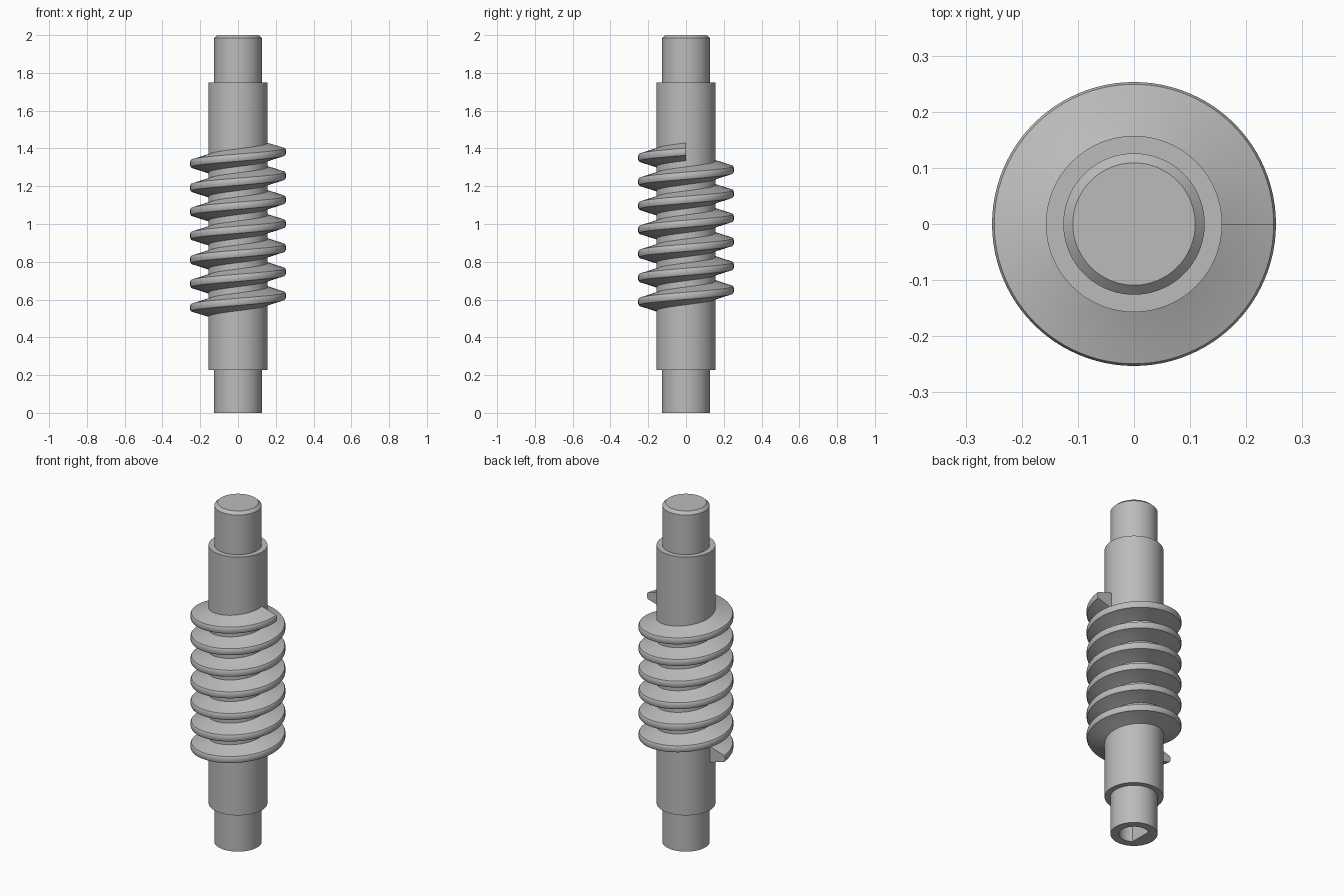
import bpy, bmesh
from math import sin, cos, tau, pi, radians

old = bpy.data.objects.get("Cube")
if old:
    bpy.data.objects.remove(old, do_unlink=True)

steel = bpy.data.materials.new("grey steel")
steel.use_nodes = True
GREY = (0.5, 0.5, 0.5, 1)
steel.diffuse_color = GREY
steel.node_tree.nodes["Principled BSDF"].inputs["Base Color"].default_value = GREY


def loft(name, rings, closed_section=True):
    """Skin a list of equal-length point rings and cap both ends."""
    bm = bmesh.new()
    rows = [[bm.verts.new(p) for p in ring] for ring in rings]
    n = len(rows[0])
    for a, b in zip(rows, rows[1:]):
        for i in range(n):
            j = (i + 1) % n
            bm.faces.new((a[i], a[j], b[j], b[i]))
    bm.faces.new(rows[0])
    bm.faces.new(rows[-1])
    bmesh.ops.recalc_face_normals(bm, faces=bm.faces)
    mesh = bpy.data.meshes.new(name)
    bm.to_mesh(mesh)
    bm.free()
    mesh.materials.append(steel)
    obj = bpy.data.objects.new(name, mesh)
    bpy.context.collection.objects.link(obj)
    bpy.ops.object.select_all(action="DESELECT")
    obj.select_set(True)
    bpy.context.view_layer.objects.active = obj
    bpy.ops.object.shade_smooth_by_angle(angle=radians(30))
    return obj


def circle(r, z, flat=None, sides=96):
    """A ring of points, cut by a flat on the -x side if asked."""
    pts = [(r * cos(tau * i / sides), r * sin(tau * i / sides), z) for i in range(sides)]
    return [(max(x, flat), y, z) for x, y, z in pts] if flat else pts


# Stepped shaft with a D-shaped bore in the lower end
JOURNAL, BODY, BORE, FLAT = 0.126, 0.157, 0.08, -0.045
loft("shaft", [
    circle(BORE, 0.4, FLAT), circle(BORE, 0, FLAT),
    circle(JOURNAL, 0), circle(JOURNAL, 0.228),
    circle(BODY, 0.228), circle(BODY, 1.75),
    circle(JOURNAL, 1.75), circle(JOURNAL, 1.984),
    circle(0.109, 2),
])

# Right-handed worm thread: a tapered tooth swept along a helix
PITCH, TURNS, START_Z, STEPS = 0.1272, 6.5, 0.556, 96
half = [(0.145, 0.053), (BODY, 0.047), (0.249, 0.019), (0.253, 0.012)]
tooth = half + [(r, -h) for r, h in reversed(half)]
rings = []
for k in range(int(TURNS * STEPS) + 1):
    t = k / STEPS
    a = pi + tau * t
    rings.append([(r * cos(a), r * sin(a), START_Z + PITCH * t + h) for r, h in tooth])
loft("worm_thread", rings)
